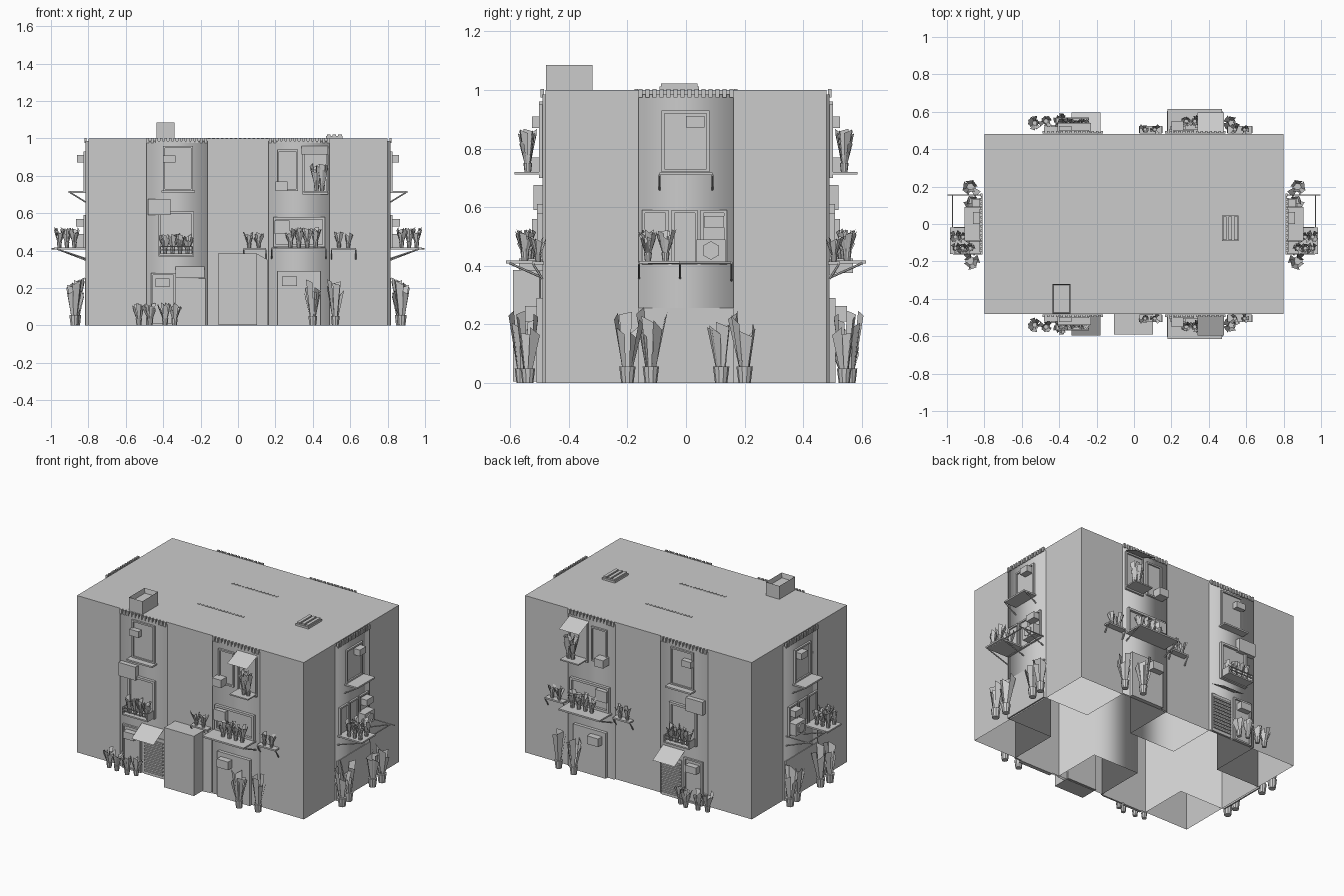
import bpy, bmesh, math, random
from mathutils import Vector, Matrix

random.seed(4)
cube = bpy.data.objects.get("Cube")
if cube:
    bpy.data.objects.remove(cube, do_unlink=True)

grey = bpy.data.materials.new("plaster_grey")
grey.use_nodes = True
GREY = (0.6, 0.6, 0.6, 1)
grey.diffuse_color = GREY
grey.node_tree.nodes["Principled BSDF"].inputs["Base Color"].default_value = GREY


def finish(name, bm, mirror=None, smooth=False):
    mesh = bpy.data.meshes.new(name)
    bm.to_mesh(mesh)
    bm.free()
    mesh.materials.append(grey)
    for p in mesh.polygons:
        p.use_smooth = smooth
    ob = bpy.data.objects.new(name, mesh)
    bpy.context.collection.objects.link(ob)
    if mirror:
        m = ob.modifiers.new("mirror", 'MIRROR')
        m.use_axis = (mirror == 'X', mirror == 'Y', False)
        m.use_mirror_merge = False
    return ob


def box(bm, x0, x1, y0, y1, z0, z1):
    size = Matrix.Diagonal((x1 - x0, y1 - y0, z1 - z0, 1))
    place = Matrix.Translation(((x0 + x1) / 2, (y0 + y1) / 2, (z0 + z1) / 2))
    return bmesh.ops.create_cube(bm, size=1, matrix=place @ size)["verts"]


def bar(bm, a, b, r=0.004):
    a, b = Vector(a), Vector(b)
    d = b - a
    rot = d.to_track_quat('Z', 'Y').to_matrix().to_4x4()
    bmesh.ops.create_cone(bm, cap_ends=True, segments=6, radius1=r, radius2=r, depth=d.length,
                          matrix=Matrix.Translation((a + b) / 2) @ rot)


def sheet(bm, points):
    bm.faces.new([bm.verts.new(p) for p in points])


# The facades share one local frame: u along the wall, d outward, z up
class Facade:
    def __init__(self, side):
        self.side = side
        self.wall = 0.815 if side == 'X' else 0.49
        self.mirror = side

    def at(self, u, d, z):
        return (self.wall + d, u, z) if self.side == 'X' else (u, -self.wall - d, z)

    def block(self, bm, u0, u1, z0, z1, d1, d0=-0.005):
        a, b = self.at(u0, d0, z0), self.at(u1, d1, z1)
        box(bm, min(a[0], b[0]), max(a[0], b[0]), min(a[1], b[1]), max(a[1], b[1]), z0, z1)

    def part(self, name, *blocks):
        bm = bmesh.new()
        for b in blocks:
            self.block(bm, *b)
        finish(name, bm, self.mirror)

    def window(self, name, u0, u1, z0, z1, w=0.01, d=0.012):
        self.part(name, (u0, u0 + w, z0, z1, d), (u1 - w, u1, z0, z1, d),
                  (u0, u1, z0, z0 + w, d), (u0, u1, z1 - w, z1, d), (u0, u1, z0, z1, 0.003))

    def awning(self, name, u0, u1, z0, z1, d):
        bm = bmesh.new()
        sheet(bm, [self.at(u0, 0, z1), self.at(u1, 0, z1), self.at(u1, d, z0), self.at(u0, d, z0)])
        finish(name, bm, self.mirror)

    def shelf(self, name, u0, u1, z, d, rail=0):
        bm = bmesh.new()
        self.block(bm, u0, u1, z - 0.006, z + 0.004, d)
        for u in (u0, u1):
            bar(bm, self.at(u, 0, z - 0.055), self.at(u, d * 0.9, z - 0.005))
            if rail:
                bar(bm, self.at(u, d, z), self.at(u, d, z + rail))
                bar(bm, self.at(u, 0, z + rail), self.at(u, d, z + rail))
        if rail:
            bar(bm, self.at(u0, d, z + rail), self.at(u1, d, z + rail))
        finish(name, bm, self.mirror)

    # Pots with flat blades that widen towards a slanted tip
    def plants(self, name, spots, height, width, count, pot, spread=0.35):
        bm = bmesh.new()
        for u, d, z in spots:
            base = Vector(self.at(u, d, z))
            bmesh.ops.create_cone(bm, cap_ends=True, segments=10, radius1=pot * 0.75, radius2=pot,
                                  depth=pot * 2, matrix=Matrix.Translation(base + Vector((0, 0, pot))))
            for i in range(count):
                turn = math.tau * (i + random.random()) / count
                out = Vector((math.cos(turn), math.sin(turn), 0))
                across = Vector((-out.y, out.x, 0)) * width
                h = height * random.uniform(0.65, 1)
                foot = base + out * pot * 0.5 + Vector((0, 0, pot * 1.5))
                tip = base + out * h * spread * random.uniform(0.4, 1) + Vector((0, 0, h))
                drop = Vector((0, 0, -width * random.uniform(0.2, 0.8)))
                sheet(bm, [foot - across * 0.2, foot + across * 0.2, tip + across * 0.5 + drop, tip - across * 0.5])
        finish(name, bm, self.mirror)


# Outer shell, open underneath
bm = bmesh.new()
box(bm, -0.8, 0.8, -0.48, 0.48, 0, 1)
bm.faces.ensure_lookup_table()
bmesh.ops.delete(bm, geom=[f for f in bm.faces if f.normal.z < -0.5], context='FACES')
finish("outer_walls", bm)

# Stepped inner block whose ends show as slightly proud wall bays
quarter = [(0.815, 0.163), (0.49, 0.163), (0.49, 0.49), (0.163, 0.49), (0.163, 0.163)]
plan = quarter + [(-x, y) for x, y in reversed(quarter)]
plan += [(-x, -y) for x, y in plan]
bm = bmesh.new()
roof = bm.faces.new([bm.verts.new((x, y, 0.985)) for x, y in plan])
ext = bmesh.ops.extrude_edge_only(bm, edges=list(roof.edges))
for v in (g for g in ext["geom"] if isinstance(g, bmesh.types.BMVert)):
    v.co.z = 0
bmesh.ops.delete(bm, geom=[roof], context='FACES_ONLY')
bmesh.ops.recalc_face_normals(bm, faces=bm.faces[:])
finish("inner_walls", bm, smooth=True)

# Cornice teeth along the top of each bay
bm = bmesh.new()
for k in range(14):
    t = -0.155 + k * 0.31 / 13
    for cx, y in ((-0.327, 0.49), (0.327, 0.49), (0, 0.17)):
        for s in (-1, 1):
            box(bm, cx + t - 0.007, cx + t + 0.007, s * y - 0.006, s * y + 0.006, 0.975, 1.003)
    for s in (-1, 1):
        box(bm, s * 0.815 - 0.006, s * 0.815 + 0.006, t - 0.007, t + 0.007, 0.975, 1.003)
finish("cornice_teeth", bm)

# Roof items
bm = bmesh.new()
box(bm, -0.435, -0.34, -0.478, -0.32, 1, 1.085)
top = max(bm.faces, key=lambda f: f.calc_center_median().z)
bmesh.ops.inset_region(bm, faces=[top], thickness=0.008)
bmesh.ops.translate(bm, verts=top.verts, vec=(0, 0, -0.03))
finish("chimney", bm)
bm = bmesh.new()
box(bm, 0.47, 0.56, -0.09, 0.045, 1, 1.012)
for k in range(3):
    box(bm, 0.475 + k * 0.03, 0.495 + k * 0.03, -0.085, 0.04, 1.012, 1.022)
finish("roof_hatch", bm)

# Front porch and its side door
bm = bmesh.new()
box(bm, -0.108, 0.102, -0.59, -0.47, 0.004, 0.385)
finish("porch", bm)
bm = bmesh.new()
sheet(bm, [(0.1, -0.5, 0), (0.16, -0.495, 0), (0.16, -0.495, 0.35), (0.1, -0.5, 0.385)])
finish("porch_side_panel", bm)

f = Facade('Y')
# First bay
f.window("upper_window", -0.40, -0.24, 0.72, 0.96)
f.part("upper_window_sill", (-0.41, -0.23, 0.712, 0.722, 0.05))
f.part("upper_vent", (-0.40, -0.335, 0.87, 0.91, 0.035))
f.window("middle_window", -0.425, -0.235, 0.37, 0.61, w=0.014, d=0.018)
f.part("middle_vent", (-0.48, -0.36, 0.59, 0.675, 0.03))
f.part("window_basket", (-0.42, -0.24, 0.375, 0.384, 0.08),
       (-0.42, -0.24, 0.40, 0.405, 0.08, 0.075), (-0.42, -0.24, 0.42, 0.425, 0.08, 0.075),
       (-0.42, -0.415, 0.375, 0.425, 0.08), (-0.245, -0.24, 0.375, 0.425, 0.08))
f.plants("basket_plants", [(-0.39 + i * 0.04, 0.045, 0.383) for i in range(4)], 0.11, 0.025, 12, 0.014)
f.awning("shop_awning", -0.335, -0.18, 0.255, 0.315, 0.105)
f.part("shutter", (-0.315, -0.175, 0, 0.25, 0.006),
       *[(-0.31, -0.18, 0.02 + i * 0.022, 0.03 + i * 0.022, 0.014) for i in range(10)])
f.window("street_door", -0.465, -0.335, 0, 0.28)
f.part("street_vent", (-0.44, -0.365, 0.205, 0.25, 0.04))
f.plants("street_plants", [(-0.53, 0.05, 0), (-0.47, 0.06, 0), (-0.39, 0.07, 0), (-0.34, 0.05, 0)],
         0.125, 0.028, 10, 0.018)
# Second bay
f.window("balcony_window", 0.21, 0.32, 0.72, 0.94)
f.part("balcony_vent", (0.2, 0.265, 0.72, 0.77, 0.06))
f.window("balcony_door", 0.345, 0.48, 0.70, 0.95)
f.part("balcony_door_ledge", (0.35, 0.48, 0.712, 0.72, 0.095))
f.awning("balcony_awning", 0.34, 0.48, 0.915, 0.96, 0.105)
f.plants("balcony_plants", [(0.42, 0.05, 0.72), (0.45, 0.05, 0.72)], 0.15, 0.03, 9, 0.015, 0.25)
f.window("wide_window", 0.19, 0.465, 0.42, 0.58, w=0.014, d=0.018)
f.part("wide_window_vent", (0.195, 0.275, 0.49, 0.56, 0.035))
f.shelf("wide_shelf", 0.18, 0.47, 0.414, 0.125)
f.plants("wide_shelf_plants", [(0.28 + i * 0.045, 0.06, 0.418) for i in range(4)], 0.11, 0.026, 11, 0.015)
f.shelf("near_rack", 0.03, 0.15, 0.41, 0.035)
f.shelf("far_rack", 0.50, 0.63, 0.41, 0.035)
f.plants("rack_plants", [(0.06, 0.015, 0.414), (0.11, 0.015, 0.414), (0.54, 0.015, 0.414), (0.59, 0.015, 0.414)],
         0.09, 0.022, 6, 0.012, 0.4)
f.part("garage_panel", (0.21, 0.44, 0, 0.29, 0.02))
f.part("garage_vent", (0.235, 0.315, 0.21, 0.262, 0.06))
f.plants("tall_street_plants", [(0.40, 0.07, 0), (0.52, 0.05, 0)], 0.25, 0.04, 7, 0.025, 0.25)

s = Facade('X')
# Side bay
s.part("side_plinth", (-0.163, 0.163, 0, 0.255, 0.004))
s.window("side_upper_window", -0.083, 0.08, 0.72, 0.93)
s.part("side_upper_vent", (0, 0.063, 0.872, 0.912, 0.045))
s.shelf("side_upper_shelf", -0.09, 0.09, 0.715, 0.09)
for i, u in enumerate((-0.15, -0.05, 0.05)):
    s.window(f"side_pane_{i + 1}", u, u + 0.09, 0.405, 0.59)
s.part("side_vent", (0.062, 0.13, 0.53, 0.57, 0.05))
s.part("fan_unit", (0.035, 0.135, 0.415, 0.49, 0.055))
bm = bmesh.new()
bar(bm, s.at(0.085, 0.05, 0.452), s.at(0.085, 0.062, 0.452), 0.032)
finish("fan_disc", bm, 'X')
s.shelf("side_shelf", -0.16, -0.02, 0.413, 0.17)
bm = bmesh.new()
bar(bm, s.at(0.155, 0, 0.41), s.at(0.155, 0.183, 0.41))
bar(bm, s.at(-0.13, 0.155, 0.41), s.at(0.155, 0.155, 0.41))
bar(bm, s.at(0.155, 0, 0.35), s.at(0.155, 0.155, 0.41))
finish("side_rail", bm, 'X')
s.plants("side_shelf_plants", [(u, d, 0.417) for u in (-0.13, -0.07) for d in (0.06, 0.1, 0.14)],
         0.11, 0.025, 8, 0.014)
s.plants("side_street_plants", [(-0.2, 0.06, 0), (-0.12, 0.05, 0), (0.12, 0.05, 0), (0.2, 0.06, 0)],
         0.265, 0.045, 6, 0.028, 0.25)
